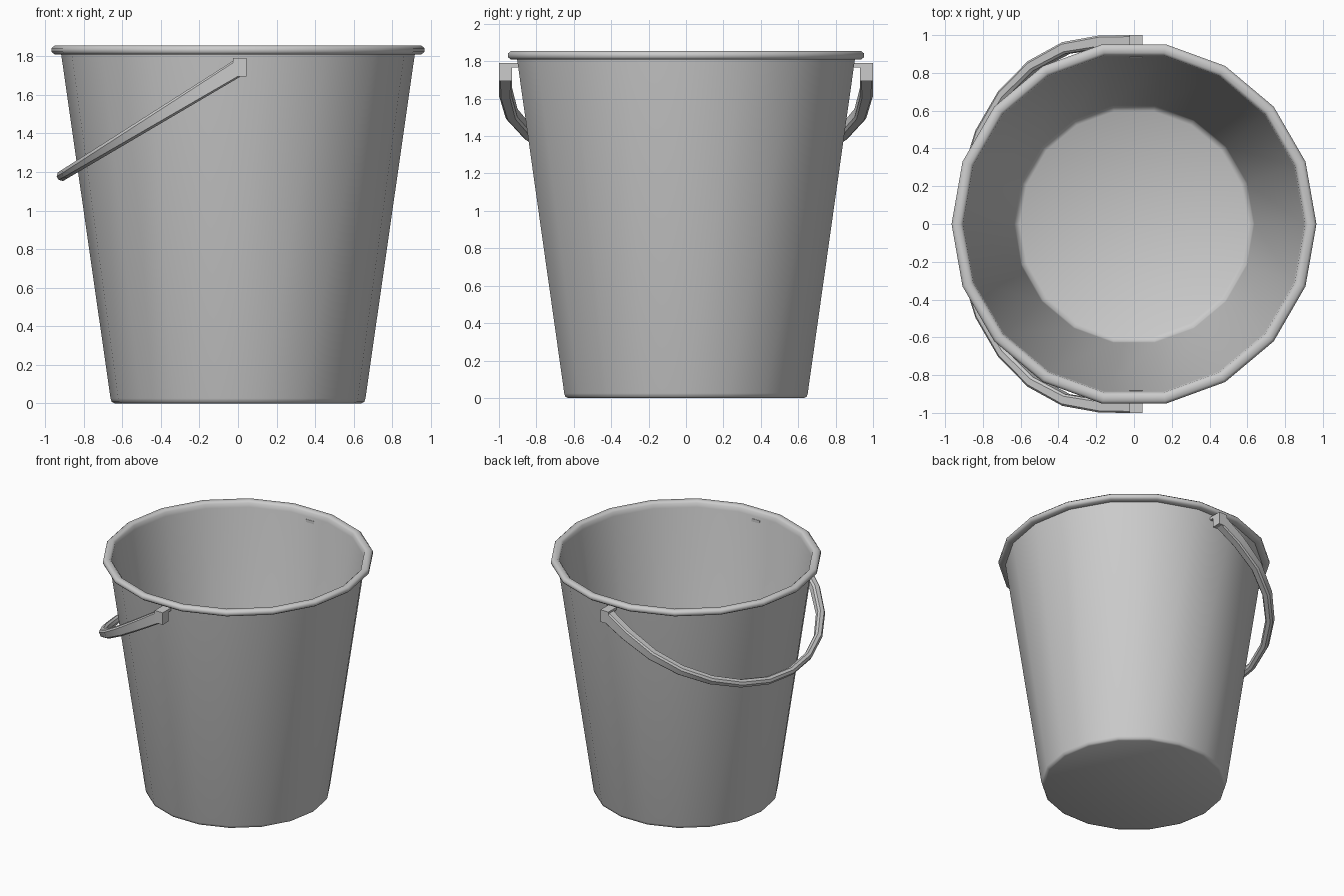
import bpy, bmesh
from math import sin, cos, pi, radians
from mathutils import Vector

cube = bpy.data.objects.get("Cube")
if cube:
    bpy.data.objects.remove(cube)

grey = bpy.data.materials.new("plain grey")
grey.use_nodes = True
colour = (0.6, 0.6, 0.6, 1)
grey.diffuse_color = colour
grey.node_tree.nodes["Principled BSDF"].inputs["Base Color"].default_value = colour


def finish(name, bm, angle):
    bmesh.ops.recalc_face_normals(bm, faces=bm.faces)
    mesh = bpy.data.meshes.new(name)
    bm.to_mesh(mesh)
    bm.free()
    mesh.materials.append(grey)
    obj = bpy.data.objects.new(name, mesh)
    bpy.context.collection.objects.link(obj)
    bpy.ops.object.select_all(action='DESELECT')
    obj.select_set(True)
    bpy.context.view_layer.objects.active = obj
    bpy.ops.object.shade_smooth_by_angle(angle=radians(angle))
    return obj


def loft(bm, rings, cap):
    for a, b in zip(rings, rings[1:]):
        for i in range(len(a)):
            j = (i + 1) % len(a)
            bm.faces.new((a[i], a[j], b[j], b[i]))
    if cap:
        bm.faces.new(rings[0])
        bm.faces.new(rings[-1])


def lathe(name, profile, sides, angle):
    bm = bmesh.new()
    rings = [[bm.verts.new((r * cos(2 * pi * i / sides), r * sin(2 * pi * i / sides), z))
              for i in range(sides)] for r, z in profile]
    loft(bm, rings, True)
    return finish(name, bm, angle)


# Bucket: outer wall, rolled rim, inner wall and floor in one profile
lathe("bucket", [(0.64, 0), (0.655, 0.007), (0.661, 0.025), (0.917, 1.81),
                 (0.952, 1.81), (0.966, 1.822), (0.966, 1.842), (0.952, 1.855),
                 (0.92, 1.855), (0.906, 1.842), (0.9, 1.81),
                 (0.637, 0.06), (0.63, 0.035), (0.605, 0.02)], 18, 50)

# Handle: straight ends joined by a half ring, lying on a sloping plane
slope = Vector((-0.853, 0, -0.522))
lift = Vector((-0.522, 0, 0.853))
pivot = Vector((0.005, 0, 1.742))
steps = 12
path = [(0, -0.965, 0, -1)]
for i in range(steps + 1):
    a = -pi / 2 + pi * i / steps
    path.append((0.2 + 0.875 * cos(a), 0.965 * sin(a), cos(a), sin(a)))
path.append((0, 0.965, 0, 1))

bm = bmesh.new()
rings = []
for u, v, nu, nv in path:
    t = min(1, u / 1.075)
    half_w = 0.035 - 0.008 * t
    half_h = 0.045 - 0.019 * t
    c = 0.008 + 0.008 * t
    corners = [(half_w, half_h - c), (half_w - c, half_h)]
    corners += [(-x, y) for x, y in reversed(corners)]
    corners += [(-x, -y) for x, y in corners]
    normal = slope * nu + Vector((0, nv, 0))
    centre = pivot + slope * u + Vector((0, v, 0))
    rings.append([bm.verts.new(centre + normal * x + lift * y) for x, y in corners])
loft(bm, rings, True)
finish("handle", bm, 40)


def box(name, x, y, z):
    bm = bmesh.new()
    bmesh.ops.create_cube(bm, size=1)
    for v in bm.verts:
        v.co = Vector([lo + (hi - lo) * (c + 0.5) for c, (lo, hi) in zip(v.co, (x, y, z))])
    return finish(name, bm, 30)


# Pivot hooks: an end block with a thin lug reaching to the wall
for side, s in (("front", -1), ("back", 1)):
    box(side + "_pivot_block", (-0.025, 0.045), sorted((s * 0.93, s * 1.0)), (1.695, 1.79))
    box(side + "_pivot_lug", (-0.025, 0.045), sorted((s * 0.88, s * 0.94)), (1.768, 1.79))
